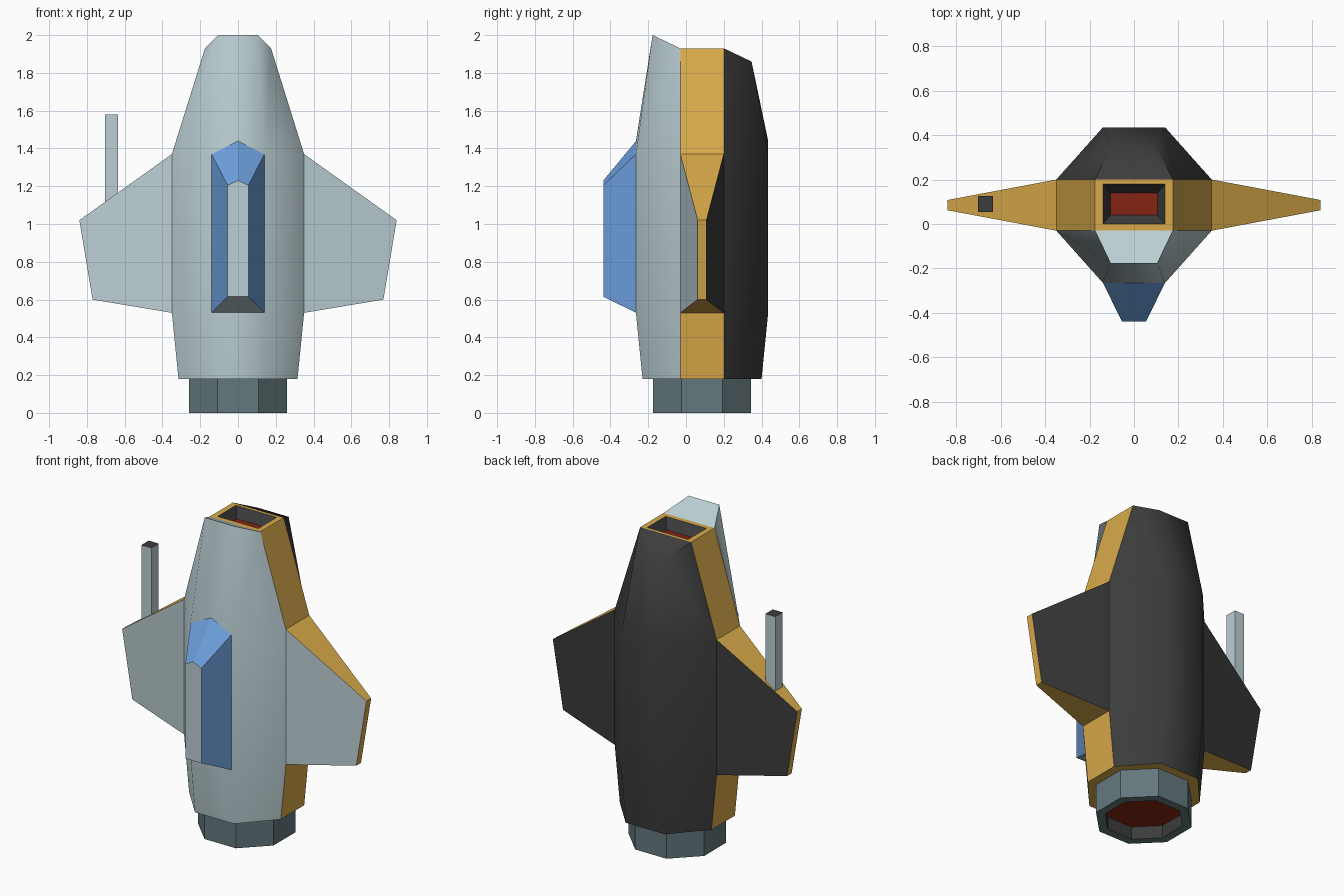
import bpy, bmesh, math

if "Cube" in bpy.data.objects:
    bpy.data.objects.remove(bpy.data.objects["Cube"])


def material(name, r, g, b):
    lin = [(c / 255 / 12.92 if c < 10 else ((c / 255 + 0.055) / 1.055) ** 2.4) for c in (r, g, b)]
    m = bpy.data.materials.new(name)
    m.diffuse_color = (*lin, 1)
    m.use_nodes = True
    m.node_tree.nodes["Principled BSDF"].inputs["Base Color"].default_value = m.diffuse_color
    return m


PALE, GOLD, BLACK, BLUE, STEEL, RED = range(6)
MATS = [material("pale_grey", 188, 207, 212), material("gold", 217, 170, 74),
        material("charcoal", 60, 60, 60), material("blue", 107, 157, 217),
        material("steel_grey", 100, 120, 125), material("dark_red", 134, 36, 18)]


def loft(name, rings, seg_mats, start_mat, end_mat, rule=None, smooth=0):
    """Skin closed rings into a solid; one material per segment and cap."""
    bm = bmesh.new()
    vs = [[bm.verts.new(p) for p in ring] for ring in rings]
    n = len(rings[0])
    for i, mat in enumerate(seg_mats):
        for j in range(n):
            k = (j + 1) % n
            bm.faces.new((vs[i][j], vs[i][k], vs[i + 1][k], vs[i + 1][j])).material_index = mat
    bm.faces.new(vs[0]).material_index = start_mat
    bm.faces.new(vs[-1]).material_index = end_mat
    bmesh.ops.recalc_face_normals(bm, faces=bm.faces)
    bm.normal_update()
    for f in bm.faces:
        if rule:
            f.material_index = rule(f)
        f.smooth = smooth > 0
    if smooth:
        for e in bm.edges:
            e.smooth = e.calc_face_angle(0) < math.radians(smooth)
    me = bpy.data.meshes.new(name)
    bm.to_mesh(me)
    bm.free()
    for m in MATS:
        me.materials.append(m)
    ob = bpy.data.objects.new(name, me)
    bpy.context.collection.objects.link(ob)
    return ob


def rect(x, y0, y1, z):
    return [(-x, y0, z), (x, y0, z), (x, y1, z), (-x, y1, z)]


Y0, Y1, YC = -0.03, 0.20, 0.085   # gold band faces and hull centre


# Front and back hull shells: (side half width, side z, face half width, face z, centre z, bulge)
def shell(name, y_in, d, top_z, mat):
    levels = [(0.315, 0.18, 0.135, 0.18, 0.18, 0.20),
              (0.35, 0.53, 0.14, 0.53, 0.53, 0.235),
              (0.35, 1.37, 0.14, 1.37, 1.44, 0.235),
              (0.175, 1.93, 0.105, top_z, top_z, 0.147)]
    rings = []
    for w, zs, f, zf, zc, b in levels:
        y = y_in + d * b
        rings.append([(-w, y_in, zs), (-f, y, zf), (0, y, zc), (f, y, zf), (w, y_in, zs)])
    loft(name, rings, [mat] * 3, GOLD, mat, smooth=55)


shell("front_shell", Y0, -1, 2.0, PALE)
shell("back_shell", Y1, 1, 1.86, BLACK)

# Gold middle band with the recessed top opening
loft("middle_band",
     [rect(0.315, Y0, Y1, 0.18), rect(0.35, Y0, Y1, 0.53), rect(0.35, Y0, Y1, 1.37),
      rect(0.175, Y0, Y1, 1.93), rect(0.14, 0.0, 0.18, 1.93), rect(0.105, 0.04, 0.14, 1.87)],
     [GOLD] * 4 + [BLACK], GOLD, RED)


# Octagonal engine nozzle, hollow from below
def octagon(apothem, z):
    r = apothem / math.cos(math.pi / 8)
    return [(r * math.cos((i + 0.5) * math.pi / 4), YC + r * math.sin((i + 0.5) * math.pi / 4), z)
            for i in range(8)]


loft("engine_nozzle", [octagon(0.26, 0.18), octagon(0.26, 0), octagon(0.21, 0), octagon(0.21, 0.08)],
     [STEEL, STEEL, BLACK], STEEL, RED)


# Canopy: blue sides and top, pale ridge and underside
def canopy_ring(w, y, z0, z1, zc):
    return [(-w, y, z0), (w, y, z0), (w, y, z1), (0, y, zc), (-w, y, z1)]


loft("canopy", [canopy_ring(0.14, -0.264, 0.53, 1.37, 1.44), canopy_ring(0.055, -0.438, 0.615, 1.205, 1.23)],
     [BLUE], PALE, PALE,
     rule=lambda f: PALE if abs(f.normal.y) > 0.95 or f.normal.z < -0.5 else BLUE)


# Wings: pale front, dark back, gold edges
def wing_rule(f):
    return PALE if f.normal.y < -0.8 else BLACK if f.normal.y > 0.8 else GOLD


for side, s in (("left", -1), ("right", 1)):
    root = [(s * 0.35, Y0, 0.53), (s * 0.35, Y1, 0.53), (s * 0.35, Y1, 1.37), (s * 0.35, Y0, 1.37)]
    tip = [(s * 0.77, 0.062, 0.60), (s * 0.77, 0.108, 0.60), (s * 0.84, 0.108, 1.02), (s * 0.84, 0.062, 1.02)]
    loft(side + "_wing", [root, tip], [GOLD], GOLD, GOLD, rule=wing_rule)

# Square gun barrel on the left wing, with a dark muzzle
barrel = [[(x - 0.669, y, z) for x, y, _ in rect(0.034, 0.055, 0.127, 0)] for z in (1.06, 1.58)]
loft("wing_barrel", barrel, [PALE], PALE, BLACK)
